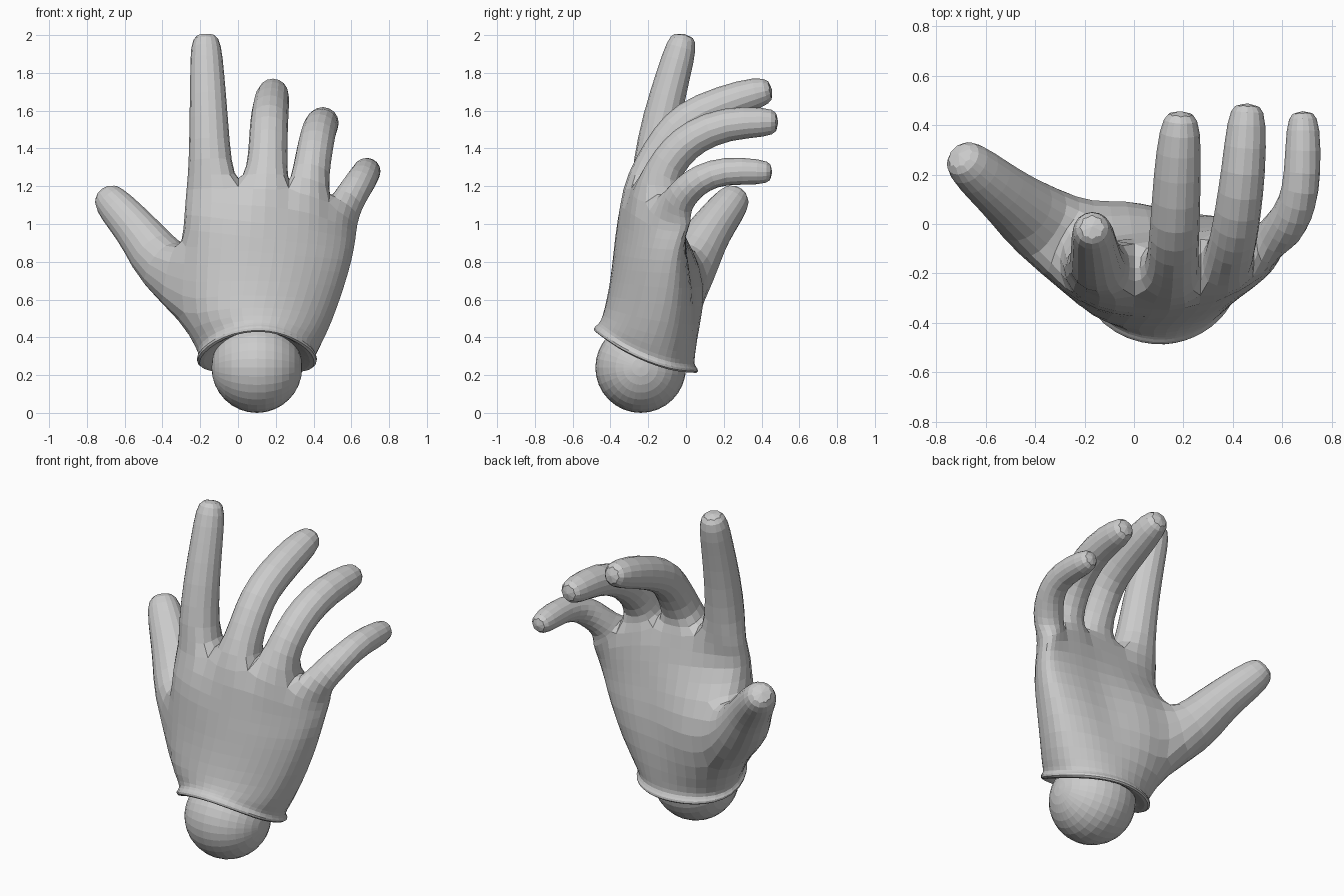
import bpy, bmesh, math
from mathutils import Vector

if "Cube" in bpy.data.objects:
    bpy.data.objects.remove(bpy.data.objects["Cube"])

# Column positions across the hand (two per finger), -1 = thumb side, 1 = little-finger side
S = [-.92, -.69, -.38, -.05, .2, .45, .66, .83, .92]
bm = bmesh.new()


def palm_row(z, xm, hw, yc, hb, hp, k=0, tilt=0, zs=0, th=0):
    """Ring of 20 verts: 9 on the back, 1 side, 9 on the palm, 1 side."""
    ring = [(s, -hb) for s in S] + [(1, 0)] + [(s, hp) for s in reversed(S)] + [(-1, 0)]
    out = []
    for s, h in ring:
        y = yc + k * s + h * math.sqrt(1 - s * s)
        f = min(1, max(0, (yc + hp - y) / (hb + hp)))
        if h >= 0:  # thumb-muscle bulge
            y += th * math.sqrt(max(0, -s)) * (1 if h else .4)
        out.append(bm.verts.new((xm + hw * s, y, z + zs * s + tilt * f ** 2)))
    return out


def bridge(a, b):
    n = len(a)
    for i in range(n):
        bm.faces.new((a[i], a[(i + 1) % n], b[(i + 1) % n], b[i]))


def digit(loop, path, hint):
    """Continue a vert loop along a path of (x, y, z, radius) and cap it."""
    pts = [Vector(p[:3]) for p in path]
    step = math.tau / len(loop)
    for i, p in enumerate(pts):
        d = (pts[min(i + 1, len(pts) - 1)] - pts[max(i - 1, 0)]).normalized()
        u = Vector(hint)
        u = (u - d * u.dot(d)).normalized()
        v = u.cross(d)
        r = path[i][3] * (1.15 if i else 1.08)
        ring = []
        for j in range(len(loop)):
            a = math.pi / 2 + step * (1 - j)
            ring.append(bm.verts.new(p + r * (math.cos(a) * u + math.sin(a) * v)))
        bridge(loop, ring)
        loop = ring
    bm.faces.new(loop)


# Cuff cavity, rolled lip, then the palm up to the knuckles
rows = [palm_row(*r) for r in (
    (.27, .10, .20, -.20, .20, .18, 0, .20),
    (.225, .10, .26, -.20, .24, .22, 0, .22),
    (.203, .10, .32, -.20, .29, .267, 0, .22),
    (.235, .10, .332, -.20, .295, .27, 0, .22),
    (.25, .10, .312, -.20, .27, .245, 0, .22),
    (.30, .105, .335, -.19, .265, .24, 0, .19),
    (.46, .10, .405, -.16, .275, .21, .03, .08, 0, .10),
    (.67, .135, .44, -.14, .26, .17, .05, .03, 0, .19),
    (.85, .155, .46, -.13, .25, .12, .06, 0, -.04, .14),
    (.99, .17, .465, -.12, .24, .09, .08, 0, -.07, .03),
)]

# Knuckle ring
back_y = [-.23, -.3, -.3, -.355, -.31, -.3, -.24, -.18, -.1]
palm_y = [-.08, -.06, -.07, -.07, -.05, -.02, 0, .03, .04]
knuckle_z = [1.18, 1.2, 1.18, 1.2, 1.18, 1.16, 1.1, 1.05, 1.0]
knuckle_x = [.175 + .46 * s for s in S]
back = list(zip(knuckle_x, back_y, knuckle_z))
front = list(zip(knuckle_x, palm_y, knuckle_z))
top = [bm.verts.new(c) for c in
       back + [(.645, -.01, 1.0)] + front[::-1] + [(-.285, -.15, 1.18)]]
rows.append(top)

for a, b in zip(rows, rows[1:]):
    bridge(a, b)
bm.faces.new(rows[0])

# Four fingers sharing the webs between them
webs = [top[19]] + [bm.verts.new(c) for c in
                    ((0, -.18, 1.23), (.27, -.18, 1.23), (.485, -.1, 1.15))] + [top[9]]
fingers = [
    [(-.148, -.17, 1.31, .115), (-.155, -.13, 1.56, .098), (-.163, -.065, 1.8, .086),
     (-.17, -.022, 1.95, .079), (-.17, -.01, 2.01, .05)],
    [(.155, -.18, 1.29, .108), (.16, -.09, 1.45, .098), (.166, .0, 1.555, .096),
     (.175, .2, 1.64, .092), (.187, .39, 1.7, .081), (.19, .46, 1.71, .05)],
    [(.385, -.13, 1.27, .1), (.405, -.05, 1.385, .092), (.42, .045, 1.465, .09),
     (.443, .21, 1.535, .086), (.457, .425, 1.54, .077), (.46, .492, 1.54, .05)],
    [(.58, -.045, 1.12, .087), (.625, .01, 1.19, .08), (.663, .085, 1.245, .075),
     (.683, .2, 1.285, .071), (.685, .4, 1.275, .067), (.682, .46, 1.273, .042)],
]
for i, path in enumerate(fingers):
    a = 2 * i
    loop = [top[a], top[a + 1], top[a + 2], webs[i + 1],
            top[16 - a], top[17 - a], top[18 - a], webs[i]]
    digit(loop, path, (1, .25 if i == 3 else 0, 0))

# Thumb grown out of an opening in the side of the palm
lo, mid, hi = rows[6:9]
thumb_loop = [lo[0], mid[0], hi[0], hi[19], hi[18], hi[17], mid[17], lo[17], lo[18], lo[19]]
for v in mid[18:]:
    bm.verts.remove(v)
digit(thumb_loop, [(-.395, .015, .775, .152), (-.50, .1, .925, .113), (-.59, .175, 1.03, .1),
                   (-.678, .25, 1.125, .088), (-.712, .285, 1.175, .055)], (0, 0, 1))

bmesh.ops.recalc_face_normals(bm, faces=bm.faces)
mesh = bpy.data.meshes.new("hand")
bm.to_mesh(mesh)
bm.free()
hand = bpy.data.objects.new("hand", mesh)
bpy.context.collection.objects.link(hand)
sub = hand.modifiers.new("rounding", 'SUBSURF')
sub.levels = sub.render_levels = 1

# Wrist ball joint
bpy.ops.mesh.primitive_uv_sphere_add(segments=32, ring_count=16, radius=.24,
                                     location=(.1, -.24, .24), rotation=(0, math.pi / 2, 0))
bpy.context.object.name = "wrist_ball"
